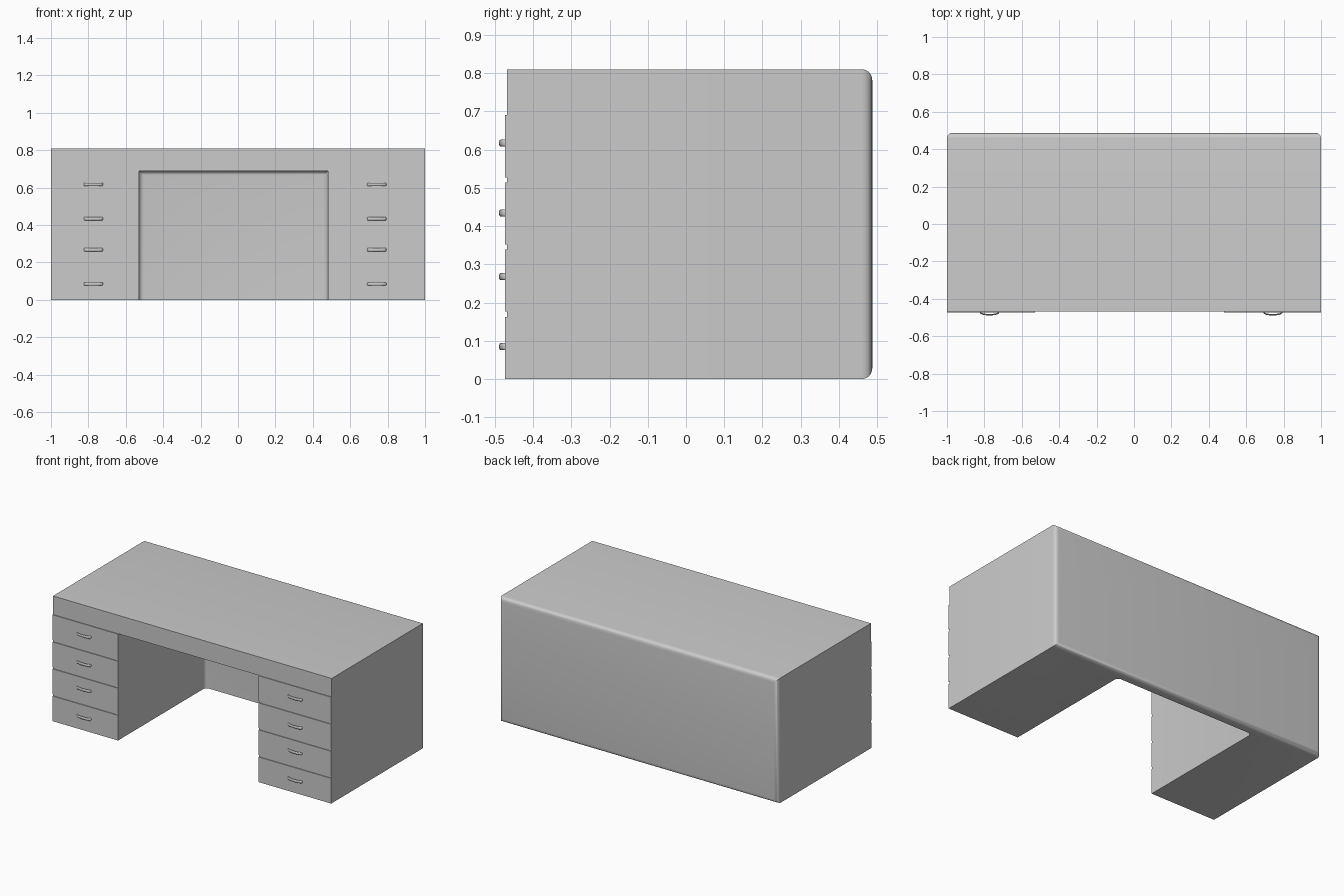
import bpy, bmesh, math

if "Cube" in bpy.data.objects:
    bpy.data.objects.remove(bpy.data.objects["Cube"])

FRONT, BACK = -0.468, 0.487      # body faces in y
HOLE_L, HOLE_R, HOLE_TOP = -0.53, 0.48, 0.69
FACE = -0.473                    # drawer front plane


def finish(bm, name):
    bmesh.ops.recalc_face_normals(bm, faces=bm.faces)
    me = bpy.data.meshes.new(name)
    bm.to_mesh(me)
    bm.free()
    ob = bpy.data.objects.new(name, me)
    bpy.context.collection.objects.link(ob)
    return ob


def box(name, lo, hi, bevel=0, segs=1, pick=None):
    """Box between two corners; edges whose verts all satisfy pick are bevelled."""
    bm = bmesh.new()
    bmesh.ops.create_cube(bm, size=1)
    for v in bm.verts:
        v.co = [(a + b) / 2 + c * (b - a) for a, b, c in zip(lo, hi, v.co)]
    if bevel:
        edges = [e for e in bm.edges if pick(e)]
        bmesh.ops.bevel(bm, geom=edges, offset=bevel, segments=segs,
                        profile=0.5, affect='EDGES', clamp_overlap=True)
    return finish(bm, name)


def smooth(ob, angle=35):
    bpy.ops.object.select_all(action='DESELECT')
    ob.select_set(True)
    bpy.context.view_layer.objects.active = ob
    bpy.ops.object.shade_smooth_by_angle(angle=math.radians(angle))


def at_y(y):
    return lambda e: all(abs(v.co.y - y) < 1e-4 for v in e.verts)


# Desk body: solid block with rounded back rim, knee space cut out
body = box("desk_body", (-1, FRONT, 0), (1, BACK, 0.81), 0.028, 6, at_y(BACK))
INNER = 0.425
cutter = box("knee_space_cutter", (HOLE_L, -0.7, -0.2), (HOLE_R, INNER, HOLE_TOP),
             0.025, 5, at_y(INNER))
cutter.hide_render = True
mod = body.modifiers.new("knee_space", 'BOOLEAN')
mod.operation = 'DIFFERENCE'
mod.solver = 'EXACT'
mod.object = cutter
bpy.context.view_layer.objects.active = body
bpy.ops.object.modifier_apply(modifier=mod.name)
bpy.data.objects.remove(cutter)
smooth(body)


def handle(name, x, z, half=0.048, rise=0.014, n=16, sides=12):
    """Bow pull: oval section swept along a shallow arch out of the drawer front."""
    bm = bmesh.new()
    rings = []
    for i in range(n + 1):
        a = math.pi * i / n
        # flattened arch in plan
        px = x - half * math.cos(a)
        py = FACE + 0.002 - rise * math.sin(a) ** 0.8
        tx, ty = half * math.sin(a), -rise * math.cos(a)
        length = math.hypot(tx, ty)
        nx, ny = -ty / length, tx / length
        ring = []
        for k in range(sides):
            b = 2 * math.pi * k / sides
            r = 0.0038 * math.cos(b)
            ring.append(bm.verts.new((px + nx * r, py + ny * r, z + 0.009 * math.sin(b))))
        rings.append(ring)
    for r0, r1 in zip(rings, rings[1:]):
        for k in range(sides):
            j = (k + 1) % sides
            bm.faces.new((r0[k], r0[j], r1[j], r1[k]))
    bm.faces.new(rings[0])
    bm.faces.new(rings[-1])
    smooth(finish(bm, name), 50)


# Drawer fronts and pulls on both pedestals
rows = [(0.0, 0.163, 0.085), (0.177, 0.339, 0.268),
        (0.352, 0.514, 0.434), (0.527, 0.69, 0.617)]
for side, x0, x1, hx in (("left", -1, HOLE_L, -0.773), ("right", HOLE_R, 1, 0.742)):
    for i, (z0, z1, hz) in enumerate(rows, 1):
        drawer = box(f"drawer_front_{side}_{i}", (x0, FACE, z0), (x1, FRONT + 0.0005, z1))
        handle(f"drawer_handle_{side}_{i}", hx, hz)
